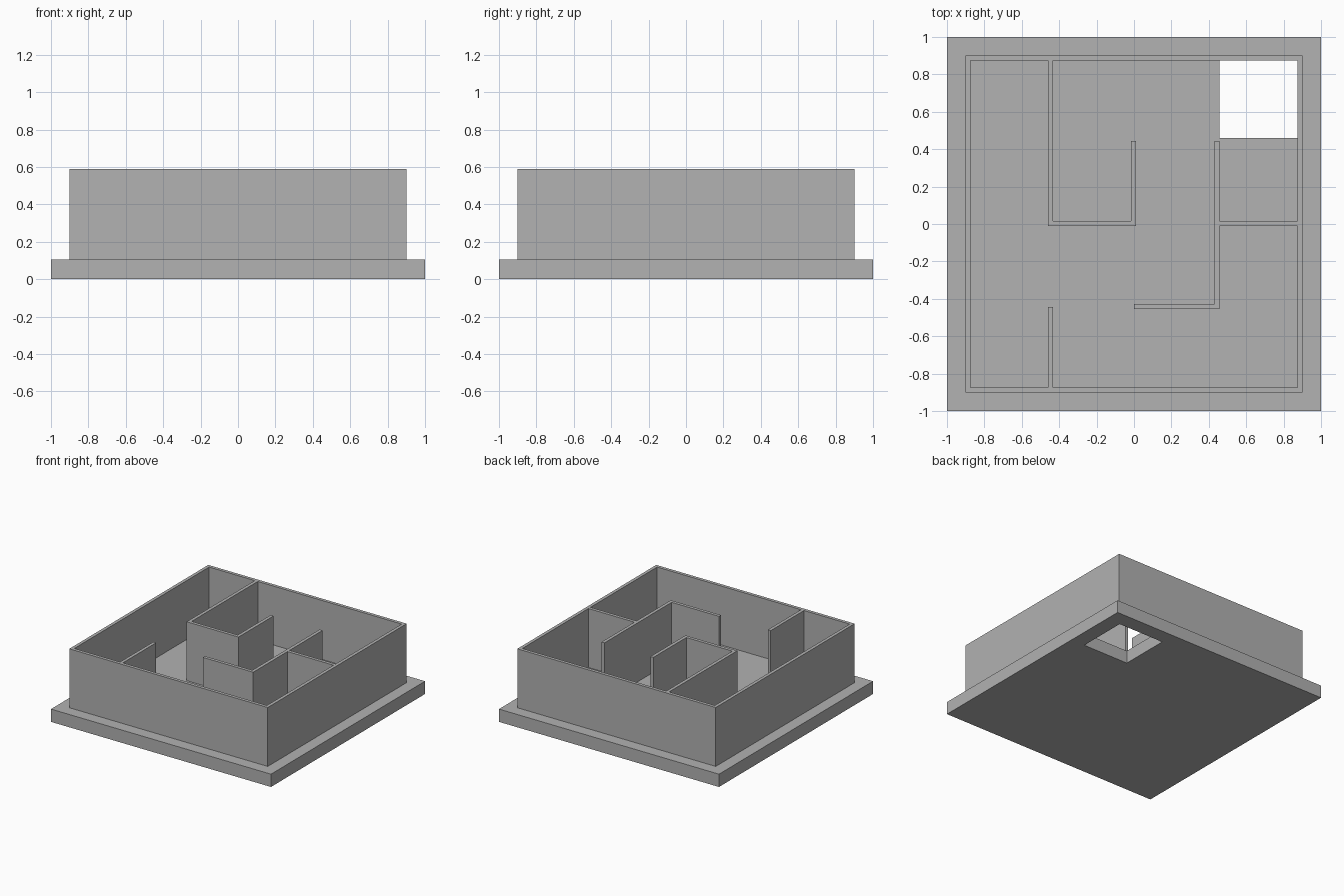
import bpy

cube = bpy.data.objects.get("Cube")
if cube:
    bpy.data.objects.remove(cube, do_unlink=True)

# Single plain grey
GREY = (0.445, 0.445, 0.445, 1.0)
grey = bpy.data.materials.new("plain grey")
grey.use_nodes = True
grey.diffuse_color = GREY
grey.node_tree.nodes["Principled BSDF"].inputs["Base Color"].default_value = GREY

FLOOR, TOP = 0.105, 0.589      # slab top and wall top
OUT, INN = 0.902, 0.875        # outer and inner faces of the shell
T = OUT - INN                  # wall thickness


def box(name, x0, x1, y0, y1, z0, z1):
    """Axis-aligned block given by its limits."""
    bpy.ops.mesh.primitive_cube_add(
        size=1, location=((x0 + x1) / 2, (y0 + y1) / 2, (z0 + z1) / 2))
    ob = bpy.context.object
    ob.name = ob.data.name = name
    ob.scale = (x1 - x0, y1 - y0, z1 - z0)
    bpy.ops.object.transform_apply(location=False, rotation=False, scale=True)
    ob.data.materials.append(grey)
    return ob


def cut(target, x0, x1, y0, y1):
    """Cut a rectangular opening right through a block."""
    cutter = box("cutter", x0, x1, y0, y1, -1, 2)
    cutter.hide_render = True
    mod = target.modifiers.new("opening", 'BOOLEAN')
    mod.operation, mod.solver, mod.object = 'DIFFERENCE', 'EXACT', cutter
    bpy.ops.object.select_all(action='DESELECT')
    bpy.context.view_layer.objects.active = target
    target.select_set(True)
    bpy.ops.object.modifier_apply(modifier=mod.name)
    bpy.data.objects.remove(cutter, do_unlink=True)


# Left / front edges of the partition lines
WEST, MID, EAST = -0.46, -0.015, 0.43
SOUTH, CENTRE, END = -0.455, -0.01, 0.445

# Floor slab with the square shaft in the back corner
slab = box("floor_slab", -1, 1, -1, 1, 0, FLOOR)
cut(slab, EAST + T, INN, 0.46, INN)

# Outer walls as one open shell
shell = box("outer_walls", -OUT, OUT, -OUT, OUT, FLOOR, TOP)
cut(shell, -INN, INN, -INN, INN)

# Partitions, butted against each other
partitions = {
    "back_partition": (WEST, WEST + T, CENTRE, INN),
    "front_stub_partition": (WEST, WEST + T, -INN, -0.443),
    "centre_cross_partition": (WEST + T, MID, CENTRE, CENTRE + T),
    "centre_partition": (MID, MID + T, CENTRE, END),
    "long_partition": (EAST, EAST + T, SOUTH, END),
    "front_cross_partition": (0.0, EAST, SOUTH, SOUTH + T),
    "side_cross_partition": (EAST + T, INN, CENTRE, CENTRE + T),
}
for name, limits in partitions.items():
    box(name, *limits, FLOOR, TOP)
